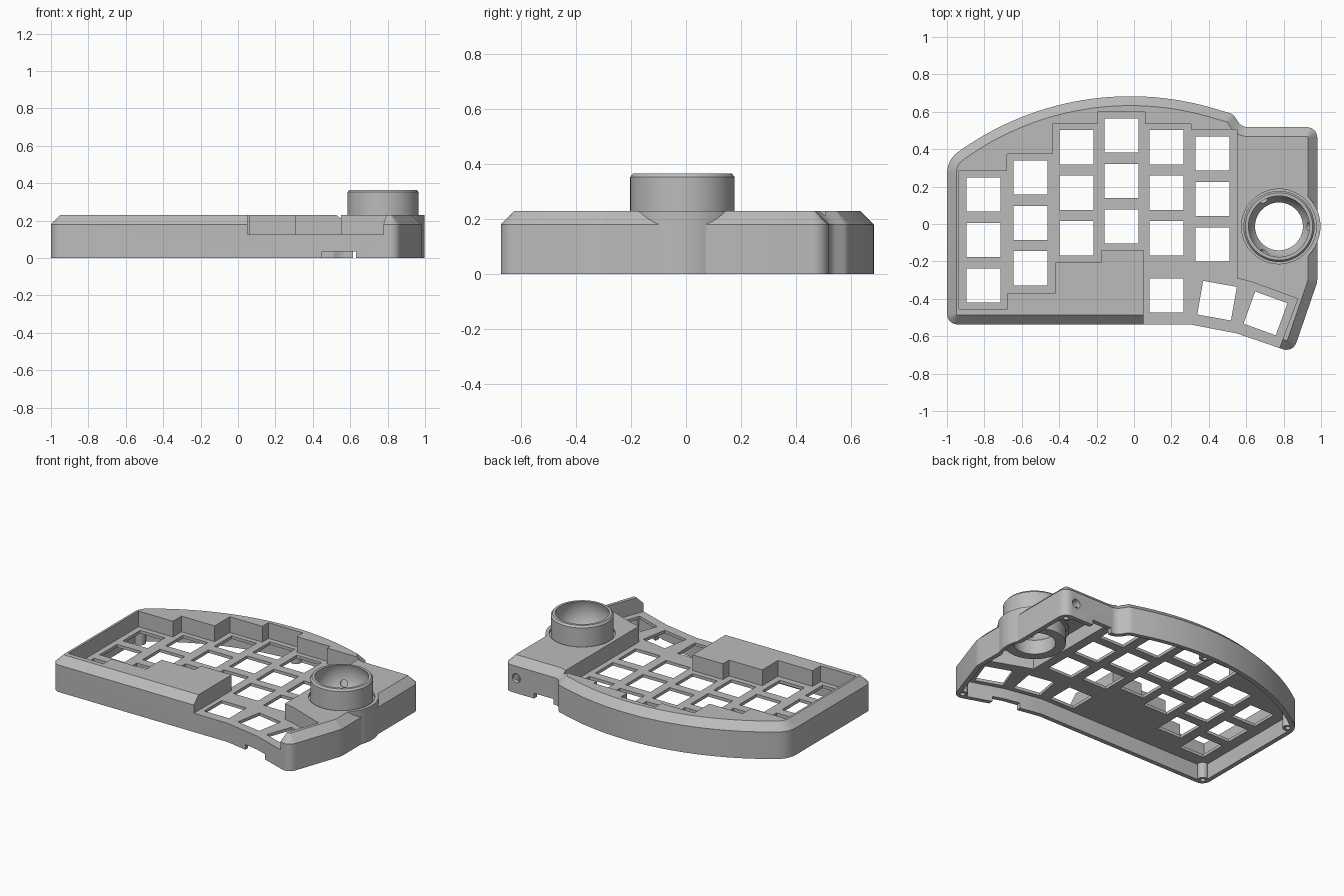
import bpy, bmesh, math
from mathutils import Vector, Matrix

if "Cube" in bpy.data.objects:
    bpy.data.objects.remove(bpy.data.objects["Cube"])

grey = bpy.data.materials.new("plain grey")
grey.use_nodes = True
grey.diffuse_color = (0.5, 0.5, 0.5, 1)
grey.node_tree.nodes["Principled BSDF"].inputs["Base Color"].default_value = (0.5, 0.5, 0.5, 1)


def make(name, bm):
    bmesh.ops.recalc_face_normals(bm, faces=bm.faces)
    mesh = bpy.data.meshes.new(name)
    bm.to_mesh(mesh)
    bm.free()
    mesh.materials.append(grey)
    ob = bpy.data.objects.new(name, mesh)
    bpy.context.collection.objects.link(ob)
    return ob


def loft(name, rings):
    """Closed solid through rings of equal length, given as (points, z)."""
    bm = bmesh.new()
    loops = [[bm.verts.new((p[0], p[1], z)) for p in pts] for pts, z in rings]
    n = len(loops[0])
    for a, b in zip(loops, loops[1:]):
        for i in range(n):
            j = (i + 1) % n
            bm.faces.new((a[i], a[j], b[j], b[i]))
    bm.faces.new(loops[0])
    bm.faces.new(loops[-1])
    return make(name, bm)


def prism(name, pts, z0, z1):
    return loft(name, [(pts, z0), (pts, z1)])


def box(name, x0, x1, y0, y1, z0, z1):
    return prism(name, [(x0, y0), (x0, y1), (x1, y1), (x1, y0)], z0, z1)


def disc(x, y, r, n=24):
    return [(x + r * math.cos(math.tau * i / n), y + r * math.sin(math.tau * i / n)) for i in range(n)]


def rod(name, start, end, r, n=20):
    a, b = Vector(start), Vector(end)
    turn = (b - a).to_track_quat('Z', 'Y').to_matrix().to_4x4()
    bm = bmesh.new()
    bmesh.ops.create_cone(bm, cap_ends=True, segments=n, radius1=r, radius2=r, depth=(b - a).length,
                          matrix=Matrix.Translation((a + b) / 2) @ turn)
    return make(name, bm)


def combine(target, tools, operation):
    for tool in tools:
        mod = target.modifiers.new("combine", 'BOOLEAN')
        mod.operation, mod.solver, mod.object = operation, 'EXACT', tool
        bpy.context.view_layer.objects.active = target
        bpy.ops.object.modifier_apply(modifier=mod.name)
        bpy.data.objects.remove(tool)


def fillet(corners, steps=6):
    """Round each (x, y, radius) corner of a polygon."""
    out, n = [], len(corners)
    for i, (x, y, r) in enumerate(corners):
        p = Vector((x, y))
        if not r:
            out.append(p)
            continue
        a = (Vector(corners[i - 1][:2]) - p).normalized()
        b = (Vector(corners[(i + 1) % n][:2]) - p).normalized()
        half = a.angle(b) / 2
        centre = p + (a + b).normalized() * (r / math.sin(half))
        s = p + a * (r / math.tan(half)) - centre
        e = p + b * (r / math.tan(half)) - centre
        sweep = s.angle_signed(e)
        for k in range(steps + 1):
            out.append(centre + Matrix.Rotation(-sweep * k / steps, 2) @ s)
    return out


def inset(pts, d):
    """Move a clockwise outline inwards by d."""
    out, n = [], len(pts)
    for i, p in enumerate(pts):
        u, v = (p - pts[i - 1]).normalized(), (pts[(i + 1) % n] - p).normalized()
        m = Vector((u.y + v.y, -u.x - v.x)).normalized()
        out.append(p + m * (d / max(0.3, m.dot(Vector((u.y, -u.x))))))
    return out


# Case outline: bowed back edge, squared ball bay, angled thumb end
bow = [(x, -0.887 + math.sqrt(1.57 ** 2 - (x + 0.02) ** 2), 0)
       for x in [-0.9 + 1.35 * i / 28 for i in range(29)]]
outline = fillet([(-1, -0.537, 0.056), (-1, 0.345, 0.14)] + bow + [
    (0.53, 0.588, 0.056), (0.575, 0.518, 0.06), (0.98, 0.518, 0.056), (0.98, -0.31, 0.1),
    (0.85, -0.688, 0.056), (0.55, -0.585, 0), (0.3, -0.537, 0)])
case = loft("keyboard_case", [(outline, 0), (outline, 0.18), (inset(outline, 0.05), 0.23)])

# Round collar around the ball cup, slightly proud of the right wall
BX, BY = 0.775, -0.013
combine(case, [prism("collar", disc(BX, BY, 0.222, 64), 0, 0.23)], 'UNION')

# Stepped key well, open to the front at the thumb keys
well = [(-0.935, -0.455), (-0.935, 0.285), (-0.68, 0.285), (-0.68, 0.375), (-0.435, 0.375),
        (-0.435, 0.535), (-0.195, 0.535), (-0.195, 0.6), (0.06, 0.6), (0.06, 0.535),
        (0.305, 0.535), (0.305, 0.505), (0.55, 0.505), (0.55, -0.29), (0.63, -0.31),
        (0.875, -0.4), (0.745, -0.75), (0.05, -0.75), (0.05, -0.14), (-0.175, -0.14),
        (-0.175, -0.205), (-0.42, -0.205), (-0.42, -0.37), (-0.675, -0.37), (-0.675, -0.455)]
# Hollow underside, with a deeper bay below the ball cup
bay = [(0.575, -0.26), (0.575, 0.46), (0.93, 0.46), (0.93, -0.3), (0.9, -0.38)]
combine(case, [prism("well_cutter", well, 0.125, 0.4),
               prism("underside_cutter", inset(outline, 0.03), -0.1, 0.105),
               prism("bay_cutter", bay, -0.1, 0.2),
               prism("cup_cutter", disc(BX, BY, 0.2, 64), -0.1, 0.4)], 'DIFFERENCE')

# Key holes: columns of three, then the thumb keys
columns = [(-0.805, 0.157), (-0.553, 0.249), (-0.307, 0.41),
           (-0.067, 0.473), (0.174, 0.41), (0.42, 0.377)]
keys = [(x, top - 0.243 * row, 0) for x, top in columns for row in range(3)]
keys += [(0.174, -0.382, 0), (0.444, -0.41, -10), (0.703, -0.478, -20)]
cutters = []
for x, y, tilt in keys:
    turn = Matrix.Rotation(math.radians(tilt), 2)
    square = [Vector((x, y)) + turn @ Vector((sx * 0.0915, sy * 0.0915))
              for sx, sy in ((-1, -1), (-1, 1), (1, 1), (1, -1))]
    cutters.append(prism("key_cutter", square, 0.05, 0.15))

# Cable hole and lower edge notches
cutters += [rod("cable_cutter", (0.89, 0.4, 0.1), (0.89, 0.6, 0.1), 0.03),
            box("front_notch_cutter", 0.45, 0.63, -0.7, -0.5, -0.05, 0.035),
            box("back_notch_cutter", 0.615, 0.76, 0.45, 0.6, -0.05, 0.035)]
combine(case, cutters, 'DIFFERENCE')

# Screw bosses inside the corners
screws = [(-0.955, -0.492), (-0.945, 0.32), (-0.02, 0.64), (0.935, 0.473), (0.825, -0.63)]
combine(case, [prism("boss", disc(x, y, 0.033), 0, 0.11) for x, y in screws], 'UNION')
combine(case, [prism("screw_cutter", disc(x, y, 0.016), -0.05, 0.08) for x, y in screws], 'DIFFERENCE')

# Ball cup: turned profile with a spherical seat and open bottom
R, CZ, HOLE = 0.172, 0.31, 0.128
low = math.acos(HOLE / R)
high = math.asin((0.365 - CZ) / R)
profile = [(HOLE, 0.1), (0.19, 0.1), (0.19, 0.352), (0.18, 0.365)]
for i in range(13):
    a = high - (high + low) * i / 12
    profile.append((R * math.cos(a), CZ + R * math.sin(a)))
bm = bmesh.new()
SEG = 64
rings = [[bm.verts.new((x, y, z)) for x, y in disc(BX, BY, r, SEG)] for r, z in profile]
for i, ring in enumerate(rings):
    nxt = rings[(i + 1) % len(rings)]
    for k in range(SEG):
        m = (k + 1) % SEG
        bm.faces.new((ring[k], ring[m], nxt[m], nxt[k]))
cup = make("ball_cup", bm)

# Bearing pockets in the seat
pockets = []
for k in range(3):
    a = math.tau * k / 3
    spot = [Vector((BX + r * math.cos(a), BY + r * math.sin(a), z)) for r, z in ((0.1, 0.27), (0.178, 0.235))]
    pockets.append(rod("pocket_cutter", spot[0], spot[1], 0.022))
combine(cup, pockets, 'DIFFERENCE')

# Thin ledge that holds the cup in the collar
ledge = prism("cup_ledge", disc(BX, BY, 0.21, 64), 0.19, 0.215)
combine(ledge, [prism("ledge_cutter", disc(BX, BY, 0.185, 64), 0.1, 0.3)], 'DIFFERENCE')

for ob in (case, cup, ledge):
    bpy.ops.object.select_all(action='DESELECT')
    ob.select_set(True)
    bpy.context.view_layer.objects.active = ob
    bpy.ops.object.shade_smooth_by_angle(angle=math.radians(25))
